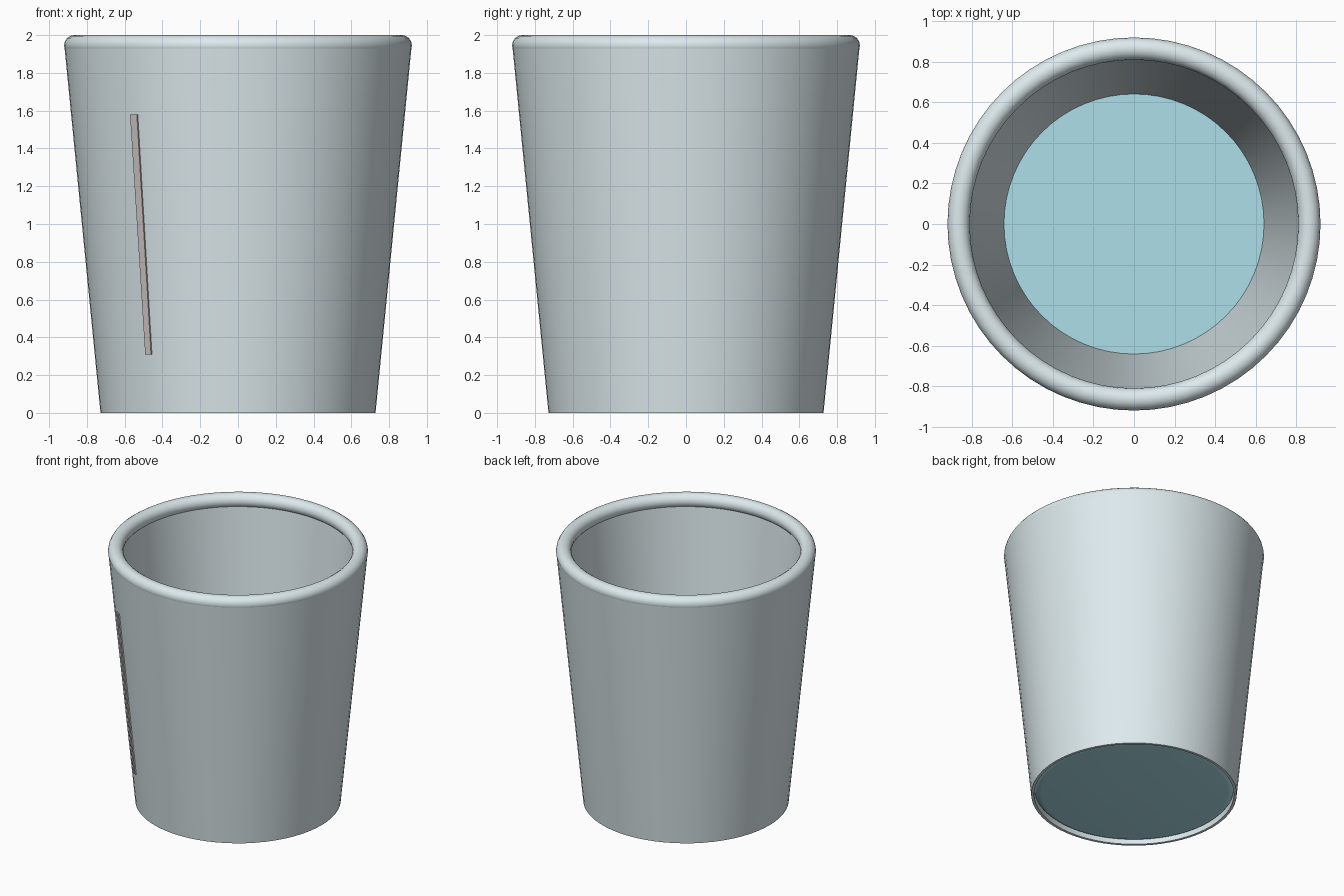
import bpy, bmesh, math

if "Cube" in bpy.data.objects:
    bpy.data.objects.remove(bpy.data.objects["Cube"])

SEGS = 64


def material(name, rgb):
    m = bpy.data.materials.new(name)
    m.diffuse_color = (*rgb, 1)
    m.use_nodes = True
    m.node_tree.nodes["Principled BSDF"].inputs["Base Color"].default_value = m.diffuse_color
    return m


def finish(name, bm, mat):
    bmesh.ops.recalc_face_normals(bm, faces=bm.faces)
    me = bpy.data.meshes.new(name)
    bm.to_mesh(me)
    bm.free()
    ob = bpy.data.objects.new(name, me)
    bpy.context.collection.objects.link(ob)
    me.materials.append(mat)
    bpy.context.view_layer.objects.active = ob
    ob.select_set(True)
    bpy.ops.object.shade_smooth_by_angle(angle=math.radians(35))
    ob.select_set(False)
    return ob


def lathe(name, profile, mat, closed=True):
    bm = bmesh.new()
    verts = [bm.verts.new((r, 0, z)) for r, z in profile]
    pairs = list(zip(verts, verts[1:]))
    if closed:
        pairs.append((verts[-1], verts[0]))
    edges = [bm.edges.new(p) for p in pairs]
    bmesh.ops.spin(bm, geom=verts + edges, cent=(0, 0, 0), axis=(0, 0, 1),
                   angle=math.tau, steps=SEGS, use_merge=True)
    bmesh.ops.remove_doubles(bm, verts=bm.verts, dist=1e-5)
    return finish(name, bm, mat)


def wall_radius(z):
    return 0.728 + (0.92 - 0.728) * z / 1.95


pale = material("pale_blue", (0.72, 0.82, 0.85))
teal = material("teal", (0.42, 0.74, 0.82))
taupe = material("taupe", (0.62, 0.58, 0.56))

# tapered wall with a recess under the base
lathe("cup_wall", [(0.708, 0), (0.728, 0), (wall_radius(1.95), 1.95),
                   (0.83, 1.95), (0.64, 0.08), (0.708, 0.06)], pale)

# rolled rim
rim = [(0.866 + 0.055 * math.cos(a), 1.945 + 0.055 * math.sin(a))
       for a in (math.tau * i / 16 for i in range(16))]
lathe("rolled_rim", rim, pale)

# base disc with rounded edges
R, B, Z0, Z1 = 0.708, 0.05, 0.02, 0.10
base = [(0, Z0)]
for i in range(5):
    a = math.pi / 2 * i / 4
    base.append((R - B + B * math.sin(a), Z0 + 0.035 * (1 - math.cos(a))))
base += [(R, Z1 - 0.01), (R - 0.01, Z1), (0, Z1)]
lathe("base_disc", base, teal, closed=False)

# thin strip on the front left, following the wall
bm = bmesh.new()
mid = math.radians(-90 - 38.4)
half = 0.0255
rings = []
for z in (0.31, 1.58):
    ring = []
    for off, steps in ((0.008, (-1, 0, 1)), (-0.015, (1, 0, -1))):
        for s in steps:
            r, a = wall_radius(z) + off, mid + s * half
            ring.append(bm.verts.new((r * math.cos(a), r * math.sin(a), z)))
    rings.append(ring)
for i in range(6):
    j = (i + 1) % 6
    bm.faces.new((rings[0][i], rings[0][j], rings[1][j], rings[1][i]))
for ring in rings:
    bm.faces.new(ring)
finish("front_strip", bm, taupe)
